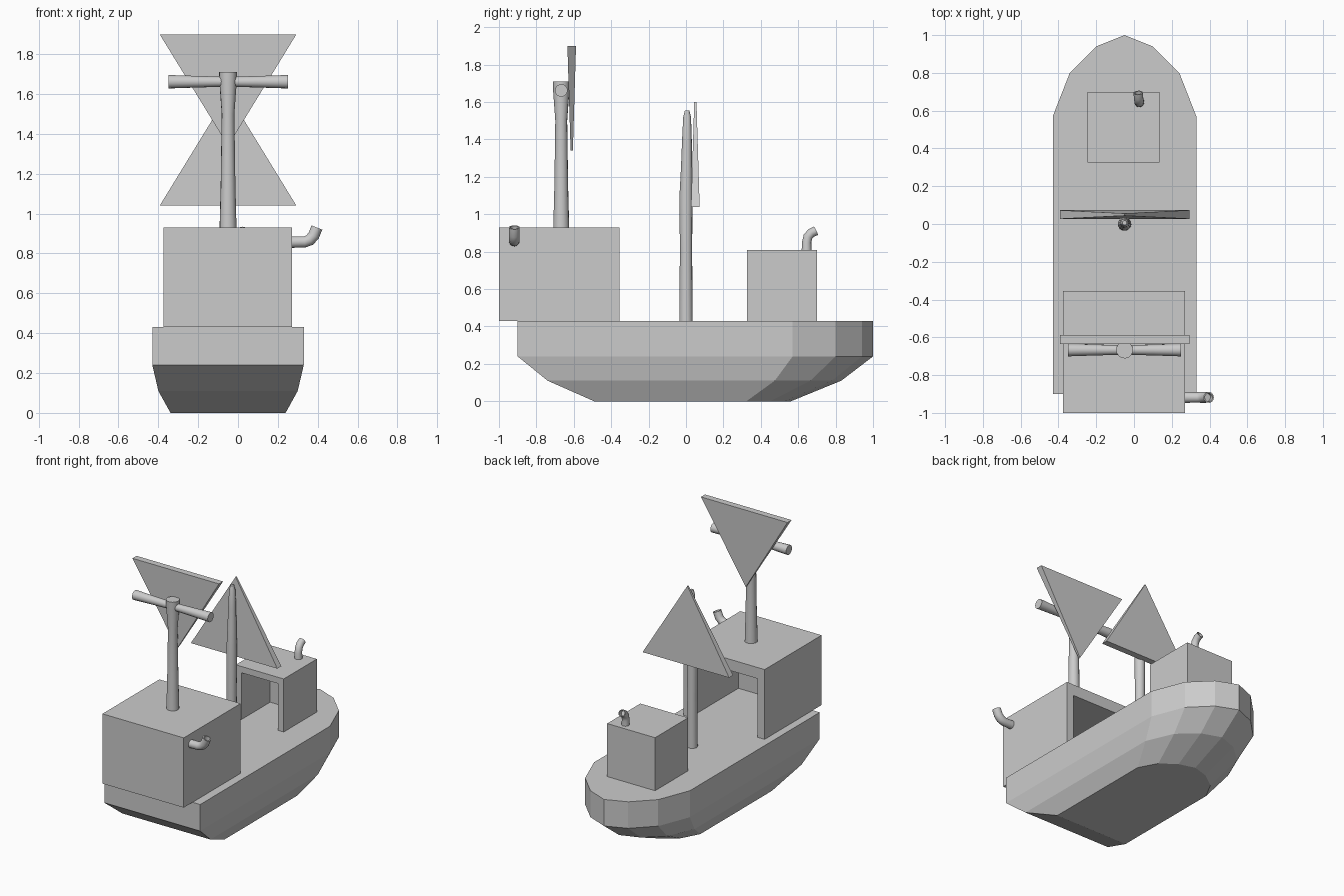
import bpy, bmesh, math
from mathutils import Vector

if "Cube" in bpy.data.objects:
    bpy.data.objects.remove(bpy.data.objects["Cube"])

CX = -0.05  # centre line of the boat


def finish(name, bm, smooth=False):
    bmesh.ops.recalc_face_normals(bm, faces=bm.faces)
    me = bpy.data.meshes.new(name)
    bm.to_mesh(me)
    bm.free()
    ob = bpy.data.objects.new(name, me)
    bpy.context.collection.objects.link(ob)
    if smooth:
        bpy.ops.object.select_all(action='DESELECT')
        ob.select_set(True)
        bpy.context.view_layer.objects.active = ob
        bpy.ops.object.shade_smooth_by_angle(angle=math.radians(40))
    return ob


def loft(name, rings, smooth=False):
    """Skin a list of equally sized point rings and cap both ends."""
    bm = bmesh.new()
    vs = [[bm.verts.new(p) for p in r] for r in rings]
    n = len(vs[0])
    for a, b in zip(vs, vs[1:]):
        for i in range(n):
            j = (i + 1) % n
            bm.faces.new((a[i], a[j], b[j], b[i]))
    bm.faces.new(vs[0][::-1])
    bm.faces.new(vs[-1])
    return finish(name, bm, smooth)


def tube(name, path, sides=14, bore=0):
    """Round bar along (x, y, z, radius) stations, optionally bored at its end."""
    pts = [Vector(p[:3]) for p in path]
    radii = [p[3] for p in path]
    dirs = [(pts[min(i + 1, len(pts) - 1)] - pts[max(i - 1, 0)]).normalized()
            for i in range(len(pts))]
    if bore:
        pts += [pts[-1], pts[-1] - dirs[-1] * bore]
        radii += [radii[-1] * 0.75] * 2
        dirs += [dirs[-1]] * 2
    u = dirs[0].orthogonal().normalized()
    rings = []
    for p, r, d in zip(pts, radii, dirs):
        u = (u - d * u.dot(d)).normalized()
        v = d.cross(u)
        rings.append([p + r * (u * math.cos(a) + v * math.sin(a))
                      for a in (2 * math.pi * k / sides for k in range(sides))])
    return loft(name, rings, True)


def open_cabin(name, lo, hi, side, top, back, facing):
    """Hollow box on the deck with its doorway facing +y (1) or -y (-1)."""
    (x0, y0, z0), (x1, y1, z1) = lo, hi
    yf, yb = (y1, y0) if facing > 0 else (y0, y1)
    arch = lambda y, s, t: [(x0 + s, y, z0), (x0 + s, y, z1 - t),
                            (x1 - s, y, z1 - t), (x1 - s, y, z0)]
    yi = yb + facing * back
    return loft(name, [arch(yb, 0, 0), arch(yf, 0, 0),
                       arch(yf, side, top), arch(yi, side, top)])


def sail(name, y, z_base, z_tip):
    """Triangle that thins from its wide edge to its tip."""
    tri = lambda s: [(CX - 0.343, y + s * 0.023, z_base),
                     (CX + 0.343, y + s * 0.023, z_base),
                     (CX, y + s * 0.006, z_tip)]
    return loft(name, [tri(-1), tri(1)])


# Hull: one deck outline, shrunk towards the keel
half = [(0.38, -0.95), (0.38, 0.52), (0.29, 0.75), (0.15, 0.89), (0, 0.95)]
outline = half + [(-x, y) for x, y in half[-2::-1]]
levels = [(0, 0.76, 0.553, 0.035), (0.11, 0.92, 0.826, 0.045),
          (0.24, 1, 1, 0.05), (0.43, 1, 1, 0.05)]
loft("hull", [[(CX + x * sx, oy + y * sy, z) for x, y in outline]
              for z, sx, sy, oy in levels])

# Cabins
open_cabin("stern_cabin", (-0.375, -1.0, 0.43), (0.27, -0.355, 0.93),
           0.055, 0.08, 0.1, 1)
open_cabin("bow_cabin", (-0.245, 0.325, 0.43), (0.135, 0.70, 0.81),
           0.045, 0.045, 0.05, -1)

# Masts and crossbar
tube("main_mast", [(CX, 0, 0.43, 0.036), (CX, 0, 0.8, 0.033), (CX, 0, 1.1, 0.035),
                   (CX, 0.003, 1.25, 0.03), (CX, 0.005, 1.4, 0.026),
                   (CX, 0.006, 1.52, 0.021), (CX, 0.006, 1.555, 0.012)])
tube("stern_mast", [(CX, -0.667, 0.92, 0.043), (CX, -0.667, 1.15, 0.037),
                    (CX, -0.667, 1.5, 0.032), (CX, -0.667, 1.65, 0.043),
                    (CX, -0.667, 1.71, 0.045)])
tube("crossbar", [(CX + s * 0.3, -0.667, 1.662, r) for s, r in
                  ((-1, 0.034), (-0.5, 0.029), (0, 0.025), (0.5, 0.029), (1, 0.034))])

# Sails
sail("stern_sail", -0.611, 1.9, 1.34)
sail("main_sail", 0.05, 1.04, 1.6)

# Exhaust pipes
tube("side_pipe", [(0.26, -0.918, 0.857, 0.029), (0.335, -0.918, 0.858, 0.028),
                   (0.36, -0.918, 0.868, 0.029), (0.38, -0.918, 0.89, 0.029),
                   (0.396, -0.918, 0.93, 0.029)], bore=0.03)
tube("bow_pipe", [(0.028, 0.645, 0.80, 0.027), (0.027, 0.645, 0.85, 0.025),
                  (0.026, 0.652, 0.88, 0.025), (0.024, 0.67, 0.9, 0.025),
                  (0.022, 0.695, 0.912, 0.025)], bore=0.03)
